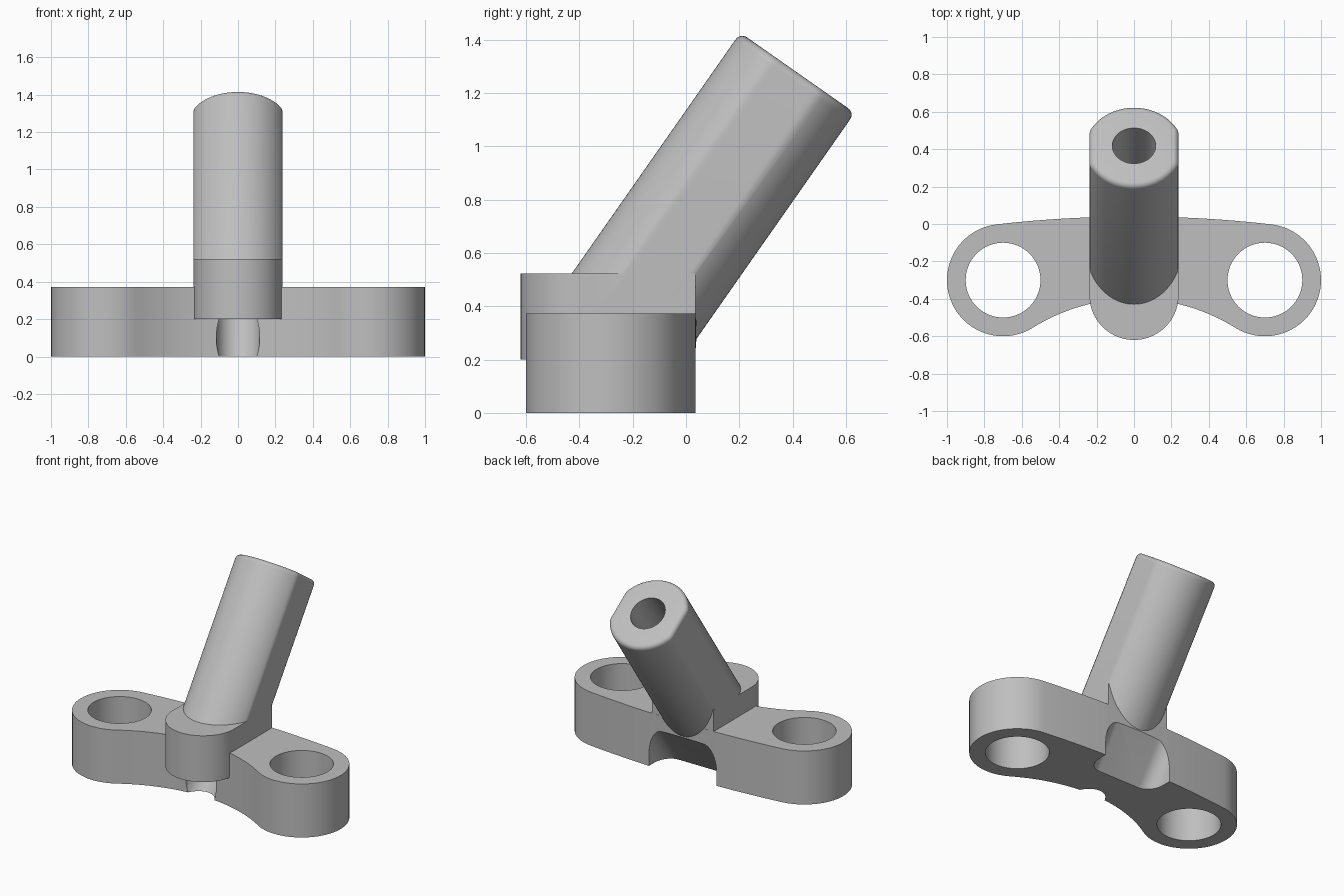
import bpy, bmesh
from math import sin, cos, atan2, pi, radians
from mathutils import Matrix

cube = bpy.data.objects.get("Cube")
if cube:
    bpy.data.objects.remove(cube)

grey = bpy.data.materials.new("plain grey")
grey.use_nodes = True
colour = (0.52, 0.52, 0.52, 1)
grey.diffuse_color = colour
grey.node_tree.nodes["Principled BSDF"].inputs["Base Color"].default_value = colour

TILT = Matrix.Rotation(radians(-35), 4, 'X')   # leans the post backwards
POST_Y = -0.389                                # post axis in the tilted frame


def arc(cx, cy, r, a, b, n):
    return [(cx + r * cos(a + (b - a) * i / n), cy + r * sin(a + (b - a) * i / n))
            for i in range(n + 1)]


def prism(name, pts, z0, z1, matrix=None, bevel=None):
    """Extrude an outline; bevel = (edge test, width, segments)."""
    bm = bmesh.new()
    face = bm.faces.new([bm.verts.new((x, y, z0)) for x, y in pts])
    top = bmesh.ops.extrude_face_region(bm, geom=[face])["geom"]
    bmesh.ops.translate(bm, vec=(0, 0, z1 - z0),
                        verts=[v for v in top if isinstance(v, bmesh.types.BMVert)])
    if bevel:
        test, width, segments = bevel
        bmesh.ops.bevel(bm, geom=[e for e in bm.edges if test(e)], offset=width,
                        segments=segments, profile=0.5, affect='EDGES')
    bmesh.ops.recalc_face_normals(bm, faces=bm.faces)
    if matrix:
        bm.transform(matrix)
    mesh = bpy.data.meshes.new(name)
    bm.to_mesh(mesh)
    bm.free()
    mesh.materials.append(grey)
    ob = bpy.data.objects.new(name, mesh)
    bpy.context.collection.objects.link(ob)
    return ob


def combine(target, tool, operation):
    bpy.context.view_layer.objects.active = target
    mod = target.modifiers.new("combine", 'BOOLEAN')
    mod.operation, mod.object, mod.solver = operation, tool, 'EXACT'
    bpy.ops.object.modifier_apply(modifier=mod.name)
    bpy.data.objects.remove(tool)


# Base plate: two round ends joined by a bowed back and a hollow front
EX, EY, ER, H = 0.7, -0.3, 0.3, 0.372
BACK_R, FRONT_R = 6.445, 1.025
back_c, front_c = 0.04 - BACK_R, -0.4 - FRONT_R
back_a = atan2(EY - back_c, EX)
front_a = atan2(EY - front_c, EX)
outline = arc(0, back_c, BACK_R, back_a, pi - back_a, 24)[:-1]
outline += arc(-EX, EY, ER, pi - back_a, 2 * pi - front_a, 40)[:-1]
outline += arc(0, front_c, FRONT_R, pi - front_a, front_a, 32)[:-1]
outline += arc(EX, EY, ER, front_a - pi, back_a, 40)[:-1]
body = prism("mounting_bracket", outline, 0, H)

# Raised tab with a round nose
W = 0.238
nose = arc(0, -0.382, W, pi, 2 * pi, 40) + [(W, 0.036), (-W, 0.036)]
combine(body, prism("tab", nose, 0.2, 0.522), 'UNION')

# Leaning post with flattened sides and a rounded top edge
R, TOP = 0.262, 1.285
ring = [(max(-W, min(W, x)), y + POST_Y) for x, y in arc(0, 0, R, 0, 2 * pi, 96)[:-1]]
rim = (lambda e: all(v.co.z > TOP - 0.01 for v in e.verts), 0.03, 5)
combine(body, prism("post", ring, 0.08, TOP, TILT, rim), 'UNION')

# Bolt holes through both ends
for side in (-1, 1):
    hole = arc(side * EX, EY, 0.2, 0, 2 * pi, 64)[:-1]
    combine(body, prism("bolt_hole", hole, -0.1, 0.6), 'DIFFERENCE')

# Bore along the post, leaving through the front of the plate
bore = arc(0, POST_Y, 0.116, 0, 2 * pi, 64)[:-1]
combine(body, prism("bore", bore, -0.8, 1.5, TILT), 'DIFFERENCE')

# Sloped pocket under the back, with rounded inner corners
P, PW = -0.122, 0.26
pocket = [(-PW, P), (PW, P), (PW, 0.5), (-PW, 0.5)]
inner = (lambda e: all(v.co.y < 0 for v in e.verts)
         and abs(e.verts[0].co.z - e.verts[1].co.z) > 0.1, 0.1, 10)
combine(body, prism("pocket", pocket, -0.6, 0.5, TILT, inner), 'DIFFERENCE')

# Smooth curved walls, keep the machined edges sharp
bpy.ops.object.select_all(action='DESELECT')
body.select_set(True)
bpy.context.view_layer.objects.active = body
bpy.ops.object.shade_smooth_by_angle(angle=radians(25))
